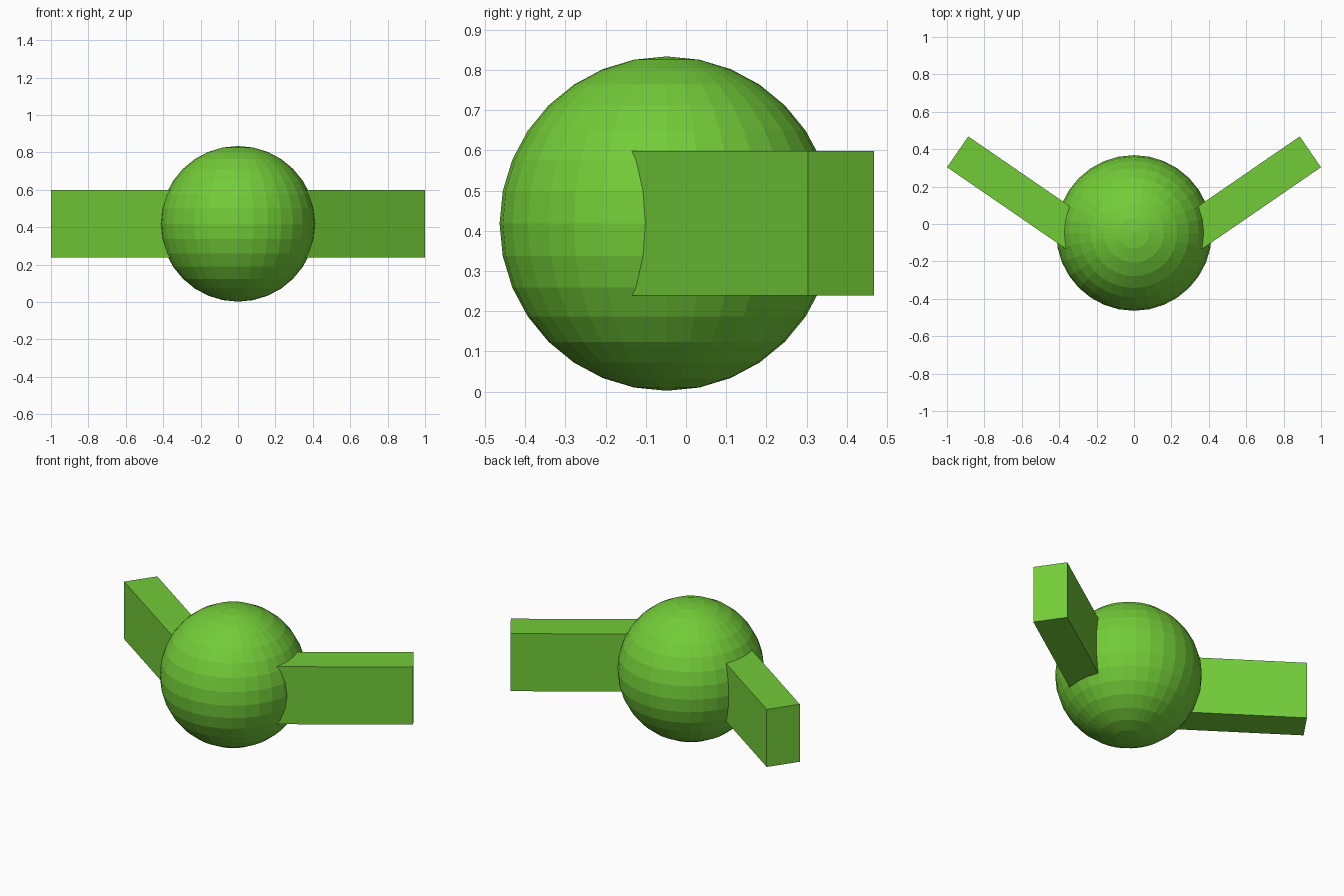
import bpy
import math
from mathutils import Matrix, Vector

if "Cube" in bpy.data.objects:
    bpy.data.objects.remove(bpy.data.objects["Cube"])

green = bpy.data.materials.new("leaf_green")
green.diffuse_color = (0.171, 0.604, 0.04, 1.0)
green.use_nodes = True
green.node_tree.nodes["Principled BSDF"].inputs["Base Color"].default_value = green.diffuse_color

# Faceted ball body
bpy.ops.mesh.primitive_uv_sphere_add(segments=32, ring_count=16, radius=0.416,
                                     location=(0, -0.048, 0.418))
body = bpy.context.object
body.name = "ball_body"
body.data.materials.append(green)

# Swept-back arms, with their inner ends buried in the ball
ANGLE = math.radians(34.5)
LENGTH, WIDTH, HEIGHT = 0.88, 0.20, 0.36
for side, name in ((1, "right_arm"), (-1, "left_arm")):
    along = Vector((side * math.cos(ANGLE), math.sin(ANGLE), 0))
    tip = Vector((side * 0.943, 0.386, 0.419))
    bpy.ops.mesh.primitive_cube_add(size=1)
    arm = bpy.context.object
    arm.name = name
    arm.data.transform(Matrix.Diagonal((LENGTH, WIDTH, HEIGHT, 1)))
    arm.location = tip - along * LENGTH / 2
    arm.rotation_euler.z = side * ANGLE
    arm.data.materials.append(green)
